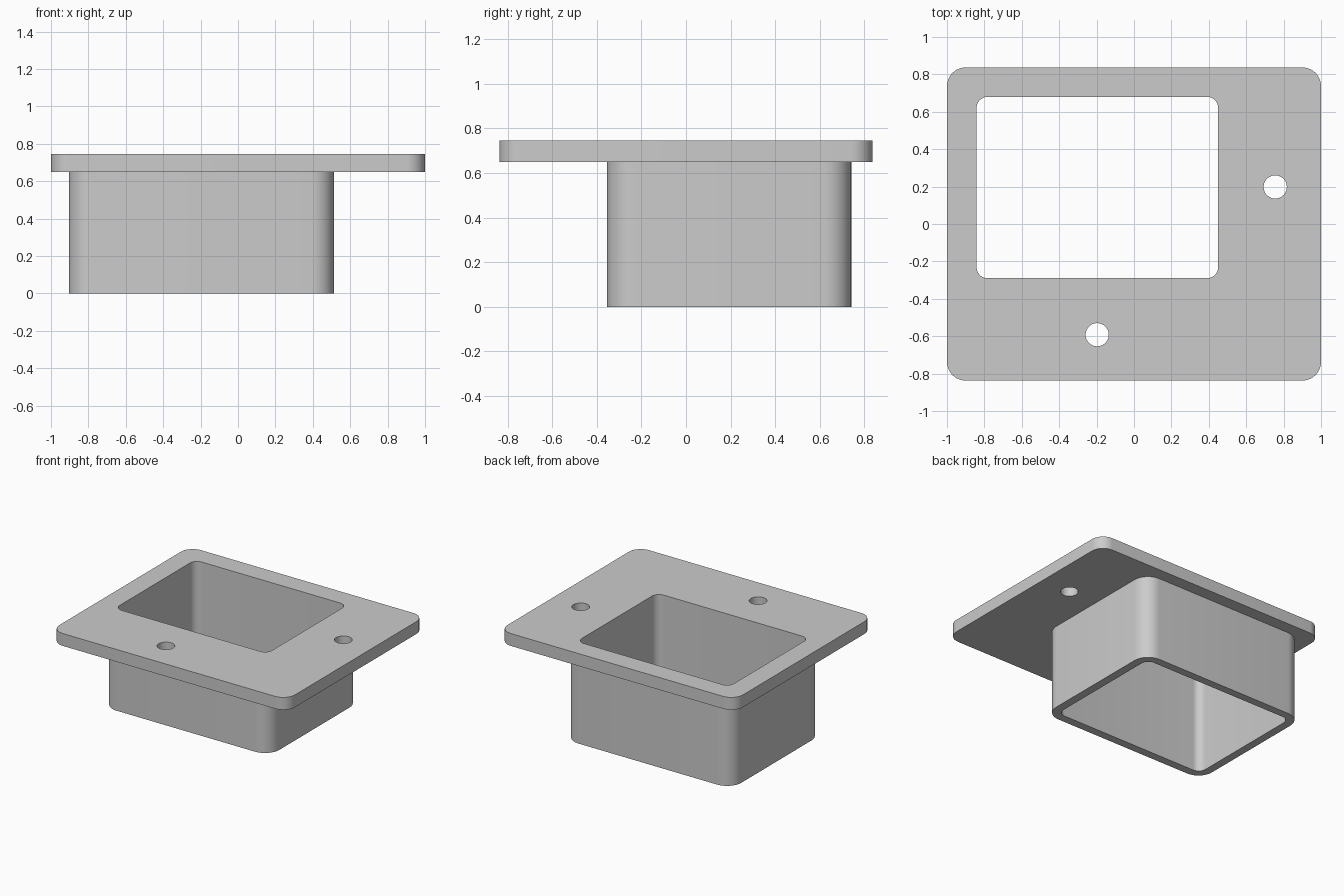
import bpy, bmesh, math

cube = bpy.data.objects.get("Cube")
if cube:
    bpy.data.objects.remove(cube, do_unlink=True)

# Material
grey = bpy.data.materials.new("plain_grey")
grey.use_nodes = True
grey.diffuse_color = (0.6, 0.6, 0.6, 1)
grey.node_tree.nodes["Principled BSDF"].inputs["Base Color"].default_value = grey.diffuse_color


def rounded_rect(x0, x1, y0, y1, r, steps=10):
    """Outline of a rectangle with rounded corners, counter-clockwise."""
    corners = [(x1 - r, y1 - r), (x0 + r, y1 - r), (x0 + r, y0 + r), (x1 - r, y0 + r)]
    return [(cx + r * math.cos(a), cy + r * math.sin(a))
            for q, (cx, cy) in enumerate(corners)
            for a in [(q + i / steps) * math.pi / 2 for i in range(steps + 1)]]


def circle(cx, cy, r, n=40):
    return [(cx + r * math.cos(2 * math.pi * i / n),
             cy + r * math.sin(2 * math.pi * i / n)) for i in range(n)]


bm = bmesh.new()


def wall(outline, z0, z1):
    """Vertical wall around an outline; returns its bottom and top edge loops."""
    rings = [[bm.verts.new((x, y, z)) for x, y in outline] for z in (z0, z1)]
    n = len(outline)
    for i in range(n):
        j = (i + 1) % n
        bm.faces.new((rings[0][i], rings[0][j], rings[1][j], rings[1][i]))
    return [[bm.edges.get((ring[i], ring[(i + 1) % n])) for i in range(n)] for ring in rings]


def cap(*loops):
    """Flat face between an outer loop and the loops cut out of it."""
    bmesh.ops.triangle_fill(bm, use_beauty=True, edges=[e for loop in loops for e in loop])


TOP, UNDERSIDE = 0.745, 0.65

# Plate rim, sleeve, through opening and screw holes
rim = wall(rounded_rect(-1, 1, -0.837, 0.837, 0.1), UNDERSIDE, TOP)
sleeve = wall(rounded_rect(-0.904, 0.514, -0.354, 0.741, 0.122), 0, UNDERSIDE)
opening = wall(rounded_rect(-0.842, 0.45, -0.29, 0.68, 0.06), 0, TOP)
holes = [wall(circle(x, y, 0.062), UNDERSIDE, TOP) for x, y in ((-0.197, -0.592), (0.755, 0.198))]

# Plate top, plate underside and sleeve end
cap(rim[1], opening[1], *[h[1] for h in holes])
cap(rim[0], sleeve[1], *[h[0] for h in holes])
cap(sleeve[0], opening[0])

bmesh.ops.recalc_face_normals(bm, faces=bm.faces)
mesh = bpy.data.meshes.new("flanged_sleeve")
bm.to_mesh(mesh)
bm.free()
mesh.materials.append(grey)

part = bpy.data.objects.new("flanged_sleeve", mesh)
bpy.context.collection.objects.link(part)
bpy.context.view_layer.objects.active = part
part.select_set(True)
bpy.ops.object.shade_smooth_by_angle(angle=math.radians(30))
